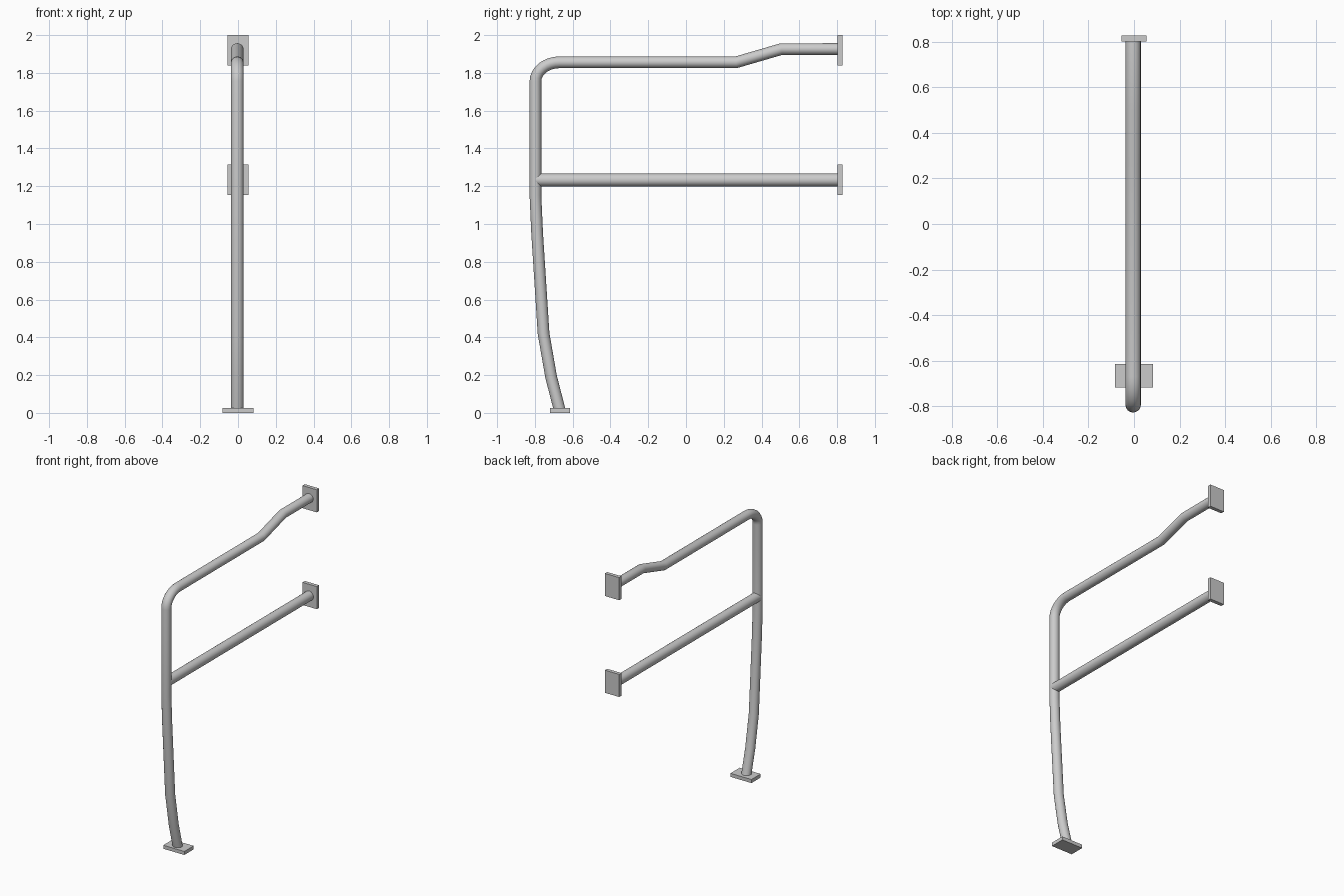
import bpy, bmesh
from math import sin, cos, pi
from mathutils import Vector

if "Cube" in bpy.data.objects:
    bpy.data.objects.remove(bpy.data.objects["Cube"])

TUBE_X = -0.004
SIDES = 24


def tube(name, path, rx, r):
    """Sweep an oval section along a (y, z) path, with closed ends."""
    pts = [Vector(p) for p in path]
    bm = bmesh.new()
    rings = []
    for i, p in enumerate(pts):
        a = (p - pts[i - 1]).normalized() if i > 0 else Vector((0, 0))
        b = (pts[i + 1] - p).normalized() if i < len(pts) - 1 else Vector((0, 0))
        t = (a + b).normalized()
        n = Vector((-t.y, t.x))
        ring = []
        for k in range(SIDES):
            ang = 2 * pi * k / SIDES
            q = p + n * r * sin(ang)
            ring.append(bm.verts.new((TUBE_X + rx * cos(ang), q.x, q.y)))
        rings.append(ring)
    for lo, hi in zip(rings, rings[1:]):
        for k in range(SIDES):
            j = (k + 1) % SIDES
            bm.faces.new((lo[k], lo[j], hi[j], hi[k]))
    bm.faces.new(rings[0])
    bm.faces.new(rings[-1])
    bmesh.ops.recalc_face_normals(bm, faces=bm.faces)
    me = bpy.data.meshes.new(name)
    bm.to_mesh(me)
    bm.free()
    ob = bpy.data.objects.new(name, me)
    bpy.context.collection.objects.link(ob)
    bpy.ops.object.select_all(action='DESELECT')
    ob.select_set(True)
    bpy.context.view_layer.objects.active = ob
    bpy.ops.object.shade_smooth_by_angle(angle=0.6)


def plate(name, center, size):
    bpy.ops.mesh.primitive_cube_add(size=1, location=center)
    ob = bpy.context.object
    ob.name = name
    ob.scale = size
    bpy.ops.object.transform_apply(location=False, rotation=False, scale=True)


# Main rail: bowed post, rounded top corner, stepped handrail
post = [(-0.668, 0.012), (-0.714, 0.19), (-0.754, 0.42), (-0.788, 0.95),
        (-0.797, 1.15)]
corner = [(-0.67 - 0.127 * cos(i * pi / 16), 1.755 + 0.101 * sin(i * pi / 16))
          for i in range(9)]
handrail = [(0.265, 1.856), (0.505, 1.926), (0.81, 1.926)]
tube("main_rail", post + corner + handrail, 0.033, 0.031)

# Straight middle bar from post to wall
tube("middle_bar", [(-0.797, 1.233), (0.81, 1.233)], 0.034, 0.034)

# Mounting plates
for label, z in (("upper", 1.92), ("lower", 1.234)):
    plate(label + "_wall_plate", (0, 0.815, z), (0.112, 0.026, 0.16))
plate("floor_plate", (0, -0.667, 0.0125), (0.165, 0.104, 0.025))
